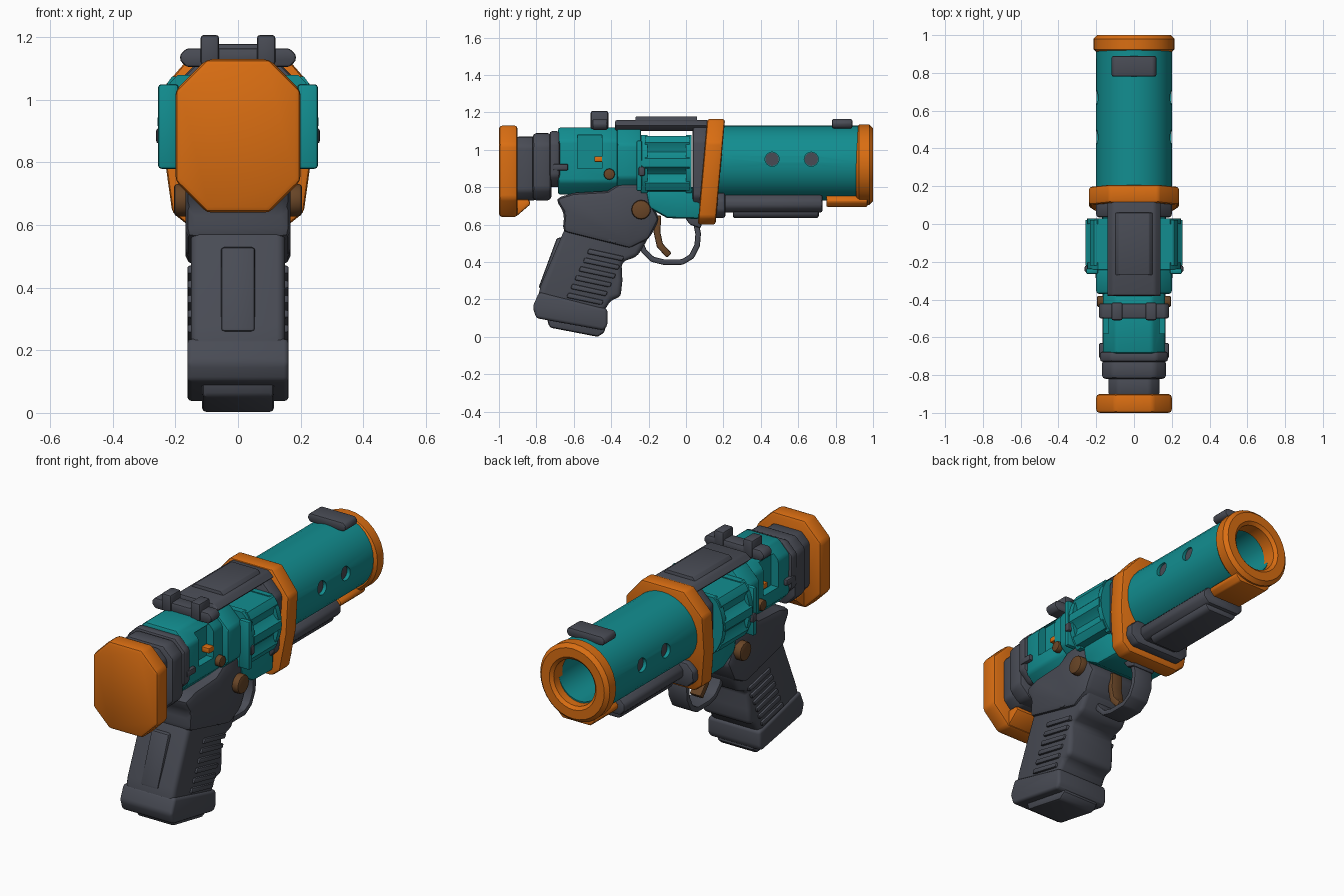
import bpy, bmesh, math
from mathutils import Vector

cube = bpy.data.objects.get("Cube")
if cube:
    bpy.data.objects.remove(cube, do_unlink=True)


def material(name, rgb):
    m = bpy.data.materials.new(name)
    m.use_nodes = True
    m.diffuse_color = (*rgb, 1)
    m.node_tree.nodes["Principled BSDF"].inputs["Base Color"].default_value = (*rgb, 1)
    return m


TEAL = material("teal", (0.006, 0.27, 0.28))
ORANGE = material("orange", (0.70, 0.155, 0.006))
GREY = material("dark grey", (0.066, 0.071, 0.09))
BROWN = material("brown", (0.14, 0.06, 0.02))
made = []


def bake(ob):
    """Replace the mesh by its modified version."""
    dg = bpy.context.evaluated_depsgraph_get()
    mesh = bpy.data.meshes.new_from_object(ob.evaluated_get(dg))
    ob.modifiers.clear()
    ob.data = mesh


def finish(name, bm, mat, bevel=0.0, segments=2):
    bmesh.ops.recalc_face_normals(bm, faces=bm.faces)
    mesh = bpy.data.meshes.new(name)
    bm.to_mesh(mesh)
    bm.free()
    mesh.materials.append(mat)
    ob = bpy.data.objects.new(name, mesh)
    bpy.context.collection.objects.link(ob)
    if bevel:
        mod = ob.modifiers.new("bevel", "BEVEL")
        mod.width, mod.segments, mod.limit_method = bevel, segments, "ANGLE"
        bake(ob)
    made.append(ob)
    return ob


def prism(name, pts, axis, lo, hi, mat, bevel=0.0, shear=0.0, segments=2):
    """Extrude a profile: (y, z) points along x, or (x, z) points along y."""
    bm = bmesh.new()
    rings = []
    for d in (lo, hi):
        if axis == "x":
            rings.append([bm.verts.new((d, a, z)) for a, z in pts])
        else:
            rings.append([bm.verts.new((a, d + shear * (z - 0.9), z)) for a, z in pts])
    for r in rings:
        bm.faces.new(r)
    n = len(pts)
    for i in range(n):
        j = (i + 1) % n
        bm.faces.new((rings[0][i], rings[0][j], rings[1][j], rings[1][i]))
    return finish(name, bm, mat, bevel, segments)


def slab(name, pts, half, mat, bevel=0.0, segments=2):
    return prism(name, pts, "x", -half, half, mat, bevel, 0, segments)


def box(name, x, y, z, mat, bevel=0.01):
    return prism(name, [(y[0], z[0]), (y[1], z[0]), (y[1], z[1]), (y[0], z[1])],
                 "x", x[0], x[1], mat, bevel)


def octagon(w, z0, z1, c, d=None):
    """Chamfered rectangle in x and z; c is the chamfer, d its height."""
    d = d or c
    half = [(w - c, z0), (w, z0 + d), (w, z1 - d), (w - c, z1)]
    return half + [(-x, z) for x, z in reversed(half)]


def lathe(name, profile, zc, mat, closed=False, n=32):
    """Turn (y, radius) points about the barrel axis."""
    bm = bmesh.new()
    rings = [[bm.verts.new((r * math.cos(t), y, zc + r * math.sin(t)))
              for t in (2 * math.pi * i / n for i in range(n))] for y, r in profile]
    pairs = list(zip(rings, rings[1:]))
    if closed:
        pairs.append((rings[-1], rings[0]))
    else:
        bm.faces.new(rings[0])
        bm.faces.new(rings[-1])
    for a, b in pairs:
        for i in range(n):
            j = (i + 1) % n
            bm.faces.new((a[i], a[j], b[j], b[i]))
    return finish(name, bm, mat)


def disc(name, y, z, r, x0, x1, mat, bevel=0.0, n=16):
    pts = [(y + r * math.cos(2 * math.pi * i / n), z + r * math.sin(2 * math.pi * i / n))
           for i in range(n)]
    return prism(name, pts, "x", x0, x1, mat, bevel)


def ribbon(name, path, thick, half, mat, bevel):
    """Flat strip that follows a (y, z) path."""
    p = [Vector(q) for q in path]
    left, right = [], []
    for i, q in enumerate(p):
        t = (p[min(i + 1, len(p) - 1)] - p[max(i - 1, 0)]).normalized()
        nrm = Vector((-t.y, t.x)) * thick / 2
        left.append(tuple(q + nrm))
        right.append(tuple(q - nrm))
    return slab(name, left + right[::-1], half, mat, bevel)


def cut(ob, cutter):
    mod = ob.modifiers.new("cut", "BOOLEAN")
    mod.object, mod.solver = cutter, "EXACT"
    bake(ob)
    made.remove(cutter)
    bpy.data.objects.remove(cutter, do_unlink=True)


AXIS = 0.93
SIDES = (("left", 1), ("right", -1))

# Barrel, muzzle ring and front sight
barrel = lathe("barrel", [(0.1, 0.2), (0.94, 0.2), (0.94, 0.13), (0.4, 0.13)], AXIS, TEAL)
lathe("muzzle_ring", [(0.91, 0.2), (0.925, 0.215), (0.98, 0.215), (1.0, 0.195),
                      (1.0, 0.145), (0.985, 0.128), (0.91, 0.128)], 0.92, ORANGE, True)
prism("muzzle_foot", octagon(0.11, 0.695, 0.76, 0.025), "y", 0.75, 0.97, ORANGE, 0.012)
prism("front_sight", octagon(0.118, 1.115, 1.165, 0.015), "y", 0.78, 0.89, GREY, 0.01)
box("front_sight_base", (-0.06, 0.06), (0.8, 0.87), (1.08, 1.13), GREY)
for side, s in SIDES:
    for i, y in enumerate((0.46, 0.67)):
        cut(barrel, disc("hole_cutter", y, 0.95, 0.038, s * 0.175, s * 0.25, GREY))
        disc(f"{side}_port_{i}", y, 0.95, 0.036, s * 0.17, s * 0.18, GREY)

# Rail under the barrel
prism("under_rail", octagon(0.13, 0.665, 0.76, 0.03), "y", 0.2, 0.73, GREY, 0.012)
prism("under_rail_keel", octagon(0.1, 0.635, 0.7, 0.02), "y", 0.25, 0.71, GREY, 0.012)
prism("under_rail_collar", octagon(0.19, 0.635, 0.77, 0.04), "y", 0.15, 0.21, GREY, 0.012)

# Slanted band around the frame
band = [(0.16, 0.6), (0.21, 0.64), (0.238, 0.84), (0.238, 1.04), (0.13, 1.165)]
prism("front_band", band + [(-x, z) for x, z in reversed(band)], "y",
      0.09, 0.185, ORANGE, 0.014, 0.09)

# Receiver with side recesses
prism("receiver_front", octagon(0.2, 0.76, 1.12, 0.09), "y", -0.37, -0.24, TEAL, 0.015)
receiver = prism("receiver_rear", octagon(0.165, 0.76, 1.12, 0.07), "y", -0.685, -0.36, TEAL, 0.015)
for side, s in SIDES:
    cut(receiver, box("recess_cutter", sorted((s * 0.12, s * 0.3)), (-0.58, -0.45),
                      (0.9, 1.08), TEAL, 0))
    xs = lambda a, b: sorted((s * a, s * b))
    box(f"{side}_recess_lever", xs(0.11, 0.165), (-0.49, -0.44), (0.935, 0.965), ORANGE, 0.006)
    box(f"{side}_rear_catch", xs(0.15, 0.185), (-0.71, -0.63), (0.89, 0.925), GREY, 0.008)
    disc(f"{side}_small_pin", -0.41, 0.87, 0.03, s * 0.15, s * 0.195, BROWN, 0.008)
    disc(f"{side}_pivot_pin", -0.24, 0.68, 0.052, s * 0.14, s * 0.205, BROWN, 0.012)
    disc(f"{side}_frame_button", -0.385, 0.54, 0.04, s * 0.13, s * 0.166, GREY, 0.008)
    box(f"{side}_drum_latch", xs(0.19, 0.255), (-0.265, -0.235), (0.78, 1.05), TEAL)
    box(f"{side}_drum_hinge", xs(0.2, 0.262), (-0.255, -0.22), (0.86, 0.91), GREY)

# Fluted drum, flattened above and below
drum = []
for i in range(72):
    t = 2 * math.pi * i / 72
    r = 0.257 - 0.032 * max(0, math.cos(12 * t + math.pi)) ** 0.5
    drum.append((r * math.cos(t), AXIS + max(-0.155, min(0.145, r * math.sin(t)))))
prism("drum", drum, "y", -0.22, 0.02, TEAL)
rim = [(0.25 * math.cos(math.pi * i / 18),
        AXIS + max(-0.16, min(0.15, 0.25 * math.sin(math.pi * i / 18)))) for i in range(36)]
prism("drum_rear_rim", rim, "y", -0.24, -0.205, TEAL)
prism("drum_front_rim", rim, "y", 0.0, 0.03, TEAL)
prism("drum_front_frame", octagon(0.2, 0.66, 1.14, 0.09), "y", 0.035, 0.12, GREY, 0.015)
slab("drum_lower_frame", [(-0.22, 0.8), (-0.2, 0.69), (-0.1, 0.635), (0.08, 0.63), (0.08, 0.8)],
     0.17, TEAL, 0.02)

# Top strap and rear sight
prism("top_strap", octagon(0.14, 1.1, 1.16, 0.03), "y", -0.38, 0.12, GREY, 0.012)
prism("top_strap_ridge", octagon(0.1, 1.13, 1.178, 0.02), "y", -0.27, 0.06, GREY, 0.01)
prism("rear_sight_base", octagon(0.185, 1.105, 1.165, 0.02), "y", -0.5, -0.42, GREY, 0.012)
for side, s in SIDES:
    box(f"{side}_rear_sight_post", sorted((s * 0.06, s * 0.12)), (-0.51, -0.415),
        (1.11, 1.208), GREY, 0.012)

# Rear collar and butt
prism("rear_collar", octagon(0.17, 0.73, 1.09, 0.06), "y", -0.82, -0.72, GREY, 0.02)
prism("rear_collar_lip", octagon(0.18, 0.8, 1.1, 0.06), "y", -0.73, -0.675, GREY, 0.015)
prism("rear_neck", octagon(0.135, 0.73, 1.07, 0.05), "y", -0.91, -0.8, GREY, 0.015)
prism("butt_pad", octagon(0.2, 0.64, 1.13, 0.1, 0.1), "y", -1.0, -0.9, ORANGE, 0.018)
slab("butt_spur", [(-0.92, 0.645), (-0.9, 0.65), (-0.83, 0.71), (-0.84, 0.735), (-0.92, 0.735)],
     0.1, ORANGE, 0.01)

# Lower frame and grip
slab("lower_frame", [(-0.7, 0.74), (-0.65, 0.66), (-0.66, 0.56), (-0.3, 0.47), (-0.2, 0.52),
                     (-0.14, 0.63), (-0.19, 0.72), (-0.21, 0.83), (-0.34, 0.83),
                     (-0.42, 0.78), (-0.6, 0.77)], 0.168, GREY, 0.03)
slab("grip", [(-0.62, 0.64), (-0.66, 0.55), (-0.775, 0.28), (-0.8, 0.18), (-0.46, 0.1),
              (-0.4, 0.2), (-0.35, 0.21), (-0.34, 0.3), (-0.345, 0.4), (-0.26, 0.43),
              (-0.2, 0.53), (-0.2, 0.64)], 0.15, GREY, 0.04, 3)
slab("grip_base", [(-0.785, 0.24), (-0.82, 0.16), (-0.8, 0.1), (-0.44, 0.035), (-0.42, 0.06),
                   (-0.42, 0.15), (-0.47, 0.16)], 0.162, GREY, 0.03, 3)
slab("grip_sole", [(-0.75, 0.12), (-0.73, 0.05), (-0.47, 0.0), (-0.43, 0.03), (-0.45, 0.1)],
     0.115, GREY, 0.015)
prism("grip_spine", [(-0.69, 0.53), (-0.79, 0.26), (-0.7, 0.26), (-0.6, 0.53)],
      "x", -0.055, 0.055, GREY, 0.012)
for i in range(6):
    y, z = -0.53 + 0.022 * i, 0.18 + 0.047 * i
    rib = [(y - 0.11, z + 0.03), (y + 0.08, z - 0.01), (y + 0.09, z + 0.015), (y - 0.1, z + 0.057)]
    slab(f"grip_rib_{i}", rib, 0.162, GREY, 0.008)

# Trigger and guard
ribbon("trigger_guard", [(-0.25, 0.52), (-0.225, 0.46), (-0.18, 0.415), (-0.12, 0.4),
                         (-0.02, 0.4), (0.03, 0.43), (0.06, 0.49), (0.065, 0.55), (0.045, 0.65)],
       0.03, 0.06, GREY, 0.008)
slab("guard_mount", [(-0.02, 0.66), (0.02, 0.6), (0.08, 0.58), (0.09, 0.66)], 0.07, GREY, 0.01)
ribbon("trigger", [(-0.15, 0.65), (-0.155, 0.56), (-0.14, 0.49), (-0.09, 0.435)],
       0.036, 0.035, BROWN, 0.008)

# Smooth rounded surfaces and keep the edges crisp
bpy.ops.object.select_all(action="DESELECT")
for ob in made:
    ob.select_set(True)
bpy.context.view_layer.objects.active = made[0]
bpy.ops.object.shade_smooth_by_angle(angle=math.radians(32))
